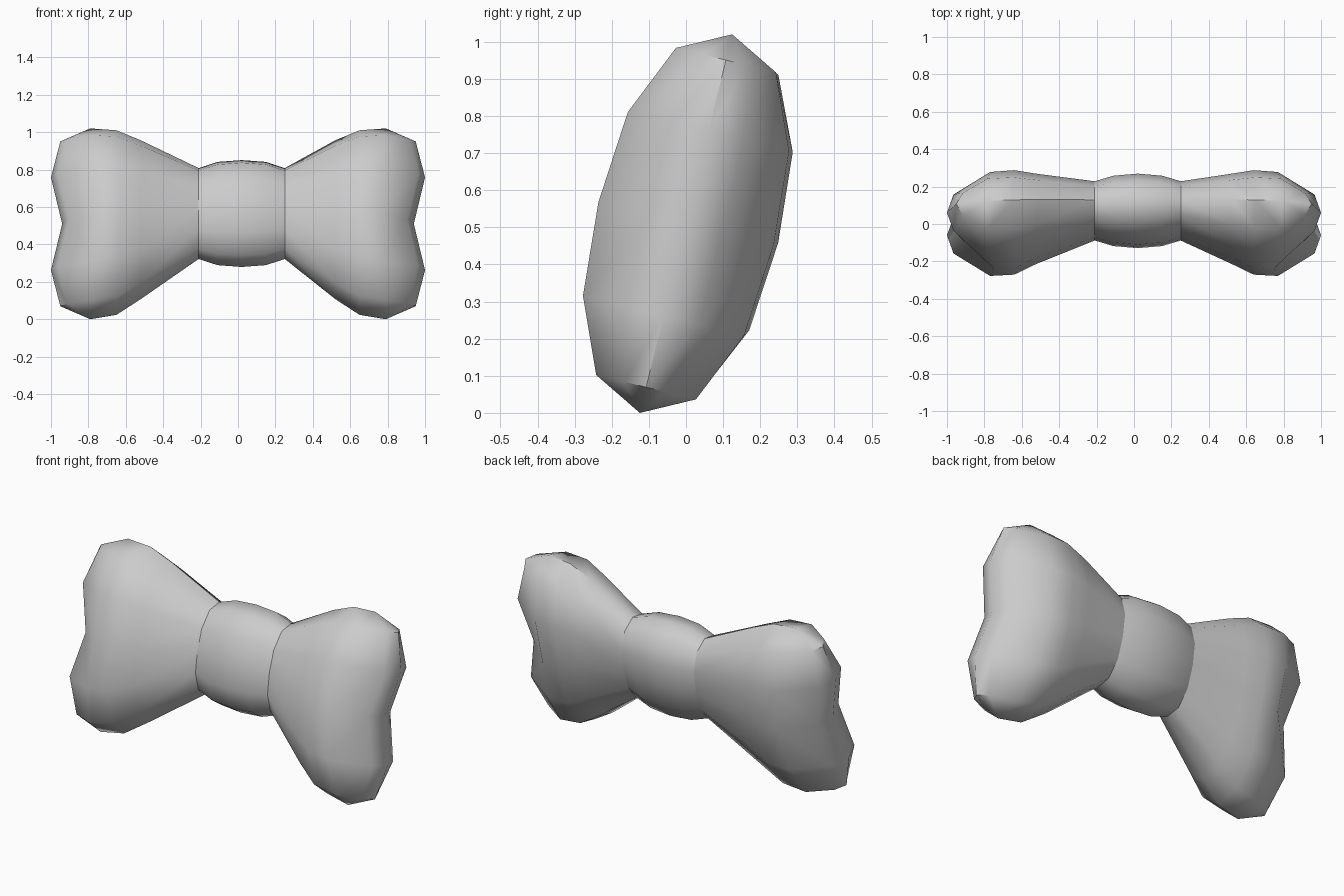
import bpy, bmesh, math

if "Cube" in bpy.data.objects:
    bpy.data.objects.remove(bpy.data.objects["Cube"])

TILT_S, TILT_C = 0.237, 0.9715
# unit half-profile of the twelve-sided puffy section: (along height, along thickness)
PROFILE = [(0, 1), (.486, .92), (.864, .57), (1, 0), (.864, -.57), (.486, -.92),
           (0, -1), (-.486, -.92), (-.864, -.57), (-1, 0), (-.864, .57), (-.486, .92)]


def place(x, u, n, shift):
    """Tilted local coordinates to world; shift moves towards the knot's centre."""
    return (x, TILT_S * u + TILT_C * n + .07 * shift,
            .51 + TILT_C * u - TILT_S * n + .055 * shift)


def loft(bm, rings):
    """rings: (x, half height, half thickness, shift, inward pull at mid height)."""
    loops = []
    for x, hu, hn, shift, pull in rings:
        loops.append([bm.verts.new(place(x - pull * (1 - abs(u)), u * hu, n * hn, shift))
                      for u, n in PROFILE])
    for a, b in zip(loops, loops[1:]):
        for i in range(12):
            j = (i + 1) % 12
            bm.faces.new((a[i], a[j], b[j], b[i]))
    return loops


def finish(bm, name, angle):
    bmesh.ops.recalc_face_normals(bm, faces=bm.faces)
    me = bpy.data.meshes.new(name)
    bm.to_mesh(me)
    bm.free()
    ob = bpy.data.objects.new(name, me)
    bpy.context.collection.objects.link(ob)
    bpy.ops.object.select_all(action='DESELECT')
    ob.select_set(True)
    bpy.context.view_layer.objects.active = ob
    bpy.ops.object.shade_smooth_by_angle(angle=math.radians(angle))


def wing(name, side, start):
    bm = bmesh.new()
    s = side
    rings = [(start, .25, .145, 1, 0), (s * .52, .437, .213, .4, 0),
             (s * .65, .508, .247, .12, s * .02), (s * .79, .525, .243, 0, s * .04)]
    loops = loft(bm, rings)
    bm.faces.new(loops[0])
    rim = loops[-1]
    # outer end: rows across the thickness, bulging into two lobes with a notch between
    rows = []
    for front, back, x in ((2, 4, .95), (1, 5, 1.0), (0, 6, .94), (11, 7, 1.0), (10, 8, .95)):
        u = PROFILE[front][0] * .525
        inner = [bm.verts.new(place(s * (x - dx), u, n, 0))
                 for n, dx in ((.1 if abs(u) < .4 else .06, .035), (0, 0),
                               (-.1 if abs(u) < .4 else -.06, .035))]
        rows.append([rim[front]] + inner + [rim[back]])
    for a, b in zip(rows, rows[1:]):
        for i in range(4):
            bm.faces.new((a[i], a[i + 1], b[i + 1], b[i]))
    for row, tip in ((rows[0], rim[3]), (rows[-1], rim[9])):
        for i in range(4):
            bm.faces.new((row[i], row[i + 1], tip))
    finish(bm, name, 45)


# two puffed wings
wing("left_wing", -1, -.21)
wing("right_wing", 1, .25)

# centre knot band
bm = bmesh.new()
loft(bm, [(x, hu, hn, 1, 0) for x, hu, hn in
          ((-.21, .25, .145), (-.11, .284, .174), (.02, .294, .185),
           (.15, .284, .174), (.25, .25, .145))])
finish(bm, "centre_knot", 45)
